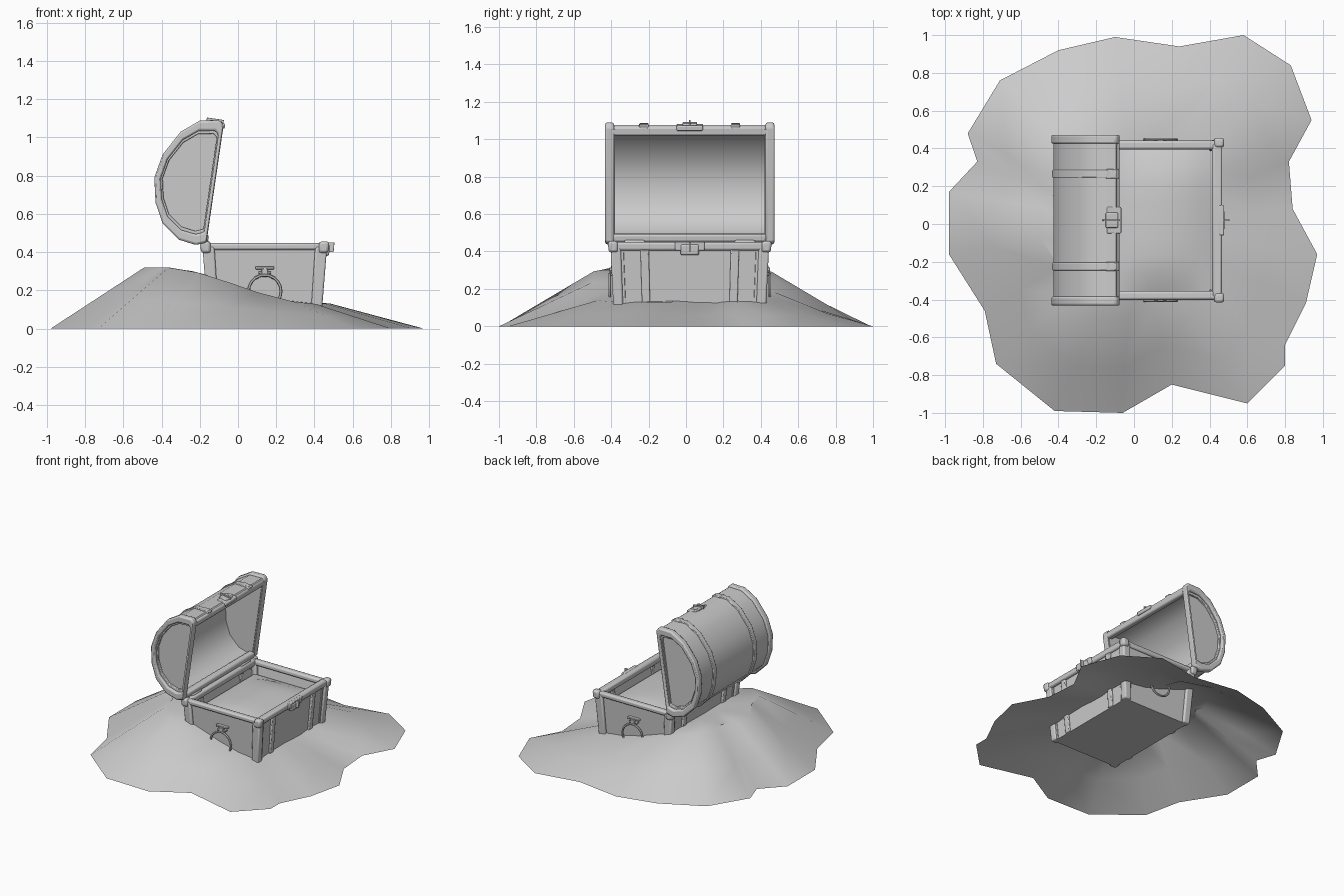
import bpy, bmesh, math
from mathutils import Vector, Matrix

if "Cube" in bpy.data.objects:
    bpy.data.objects.remove(bpy.data.objects["Cube"])

CY = 0.02                      # chest centre along y
CX, TOP = 0.14, 0.45           # body centre and height

grey = bpy.data.materials.new("plain grey")
grey.use_nodes = True
grey.diffuse_color = (0.6, 0.6, 0.6, 1)
grey.node_tree.nodes["Principled BSDF"].inputs["Base Color"].default_value = (0.6, 0.6, 0.6, 1)


def finish(name, bm, bevel=0, angle=35, normals=True):
    if normals:
        bmesh.ops.recalc_face_normals(bm, faces=bm.faces)
    mesh = bpy.data.meshes.new(name)
    bm.to_mesh(mesh)
    bm.free()
    ob = bpy.data.objects.new(name, mesh)
    bpy.context.collection.objects.link(ob)
    mesh.materials.append(grey)
    if bevel:
        mod = ob.modifiers.new("soft edge", "BEVEL")
        mod.width, mod.segments = bevel, 2
    bpy.ops.object.select_all(action="DESELECT")
    ob.select_set(True)
    bpy.context.view_layer.objects.active = ob
    bpy.ops.object.shade_smooth_by_angle(angle=math.radians(angle))
    return ob


def taper(bm):
    """Narrow the body towards its foot and move it into place."""
    for v in bm.verts:
        f = v.co.z / TOP
        v.co.x = CX + v.co.x * (0.89 + 0.11 * f)
        v.co.y = CY + v.co.y * (0.95 + 0.05 * f)


def box(name, x, y, z, bevel=0.006, body=True, turn=0):
    """Box from (min, max) pairs; turn rotates it about y."""
    bm = bmesh.new()
    bmesh.ops.create_cube(bm, size=1)
    mid = Vector([(a + b) / 2 for a, b in (x, y, z)])
    size = [abs(b - a) for a, b in (x, y, z)]
    bmesh.ops.scale(bm, vec=size, verts=bm.verts)
    bmesh.ops.rotate(bm, matrix=Matrix.Rotation(turn, 3, "Y"), verts=bm.verts)
    bmesh.ops.translate(bm, vec=mid, verts=bm.verts)
    if body:
        taper(bm)
    return finish(name, bm, bevel)


def torus_handle(name, centre, major, minor):
    """Ring standing in the xz plane."""
    bm = bmesh.new()
    n, m = 20, 6
    grid = []
    for i in range(n):
        a = math.tau * i / n
        row = []
        for j in range(m):
            b = math.tau * j / m
            r = major + minor * math.cos(b)
            row.append(bm.verts.new(Vector(centre) + Vector((r * math.cos(a), minor * math.sin(b), r * math.sin(a)))))
        grid.append(row)
    for i in range(n):
        for j in range(m):
            p, q, k = grid[i], grid[(i + 1) % n], (j + 1) % m
            bm.faces.new((p[j], q[j], q[k], p[k]))
    finish(name, bm)


def shell(name, outer, inner, y0, y1, closed, bevel=0):
    """Band between two xz profiles, extruded along y."""
    bm = bmesh.new()
    loops = [[bm.verts.new((x, y, z)) for x, z in pts] for pts, y in
             ((outer, y0), (outer, y1), (inner, y1), (inner, y0))]
    n = len(outer)
    for i in range(n if closed else n - 1):
        j = (i + 1) % n
        for a in range(4):
            p, q = loops[a], loops[(a + 1) % 4]
            bm.faces.new((p[i], p[j], q[j], q[i]))
    if not closed:
        for i in (0, n - 1):
            bm.faces.new([loop[i] for loop in loops])
    return finish(name, bm, bevel)


# Sand mound: open shell, flat rim, high behind the chest
RIM = [(.97, -.16), (.91, -.42), (.8, -.64), (.8, -.75), (.6, -.95), (.2, -.85), (-.06, -1), (-.42, -.99),
       (-.73, -.74), (-.79, -.46), (-.98, -.16), (-.98, .17), (-.83, .33), (-.88, .48), (-.71, .76),
       (-.4, .92), (-.1, .99), (.24, .94), (.58, 1), (.83, .84), (.94, .55), (.82, .33), (.84, .08)]


def plateau(x):
    s = min(1, max(0, (x + 0.4) / 0.8))
    return 0.13 + 0.19 * (1 - s * s * (3 - 2 * s))


bm = bmesh.new()
rings = []
for t in (1, 0.76, 0.5, 0.25):
    rings.append([bm.verts.new((x * t, y * t, plateau(x * min(t, 0.5)) * min(1, (1 - t) * 2))) for x, y in RIM])
for a, b in zip(rings, rings[1:]):
    for i in range(len(RIM)):
        j = (i + 1) % len(RIM)
        bm.faces.new((a[j], a[i], b[i], b[j]))
peak = bm.verts.new((0, 0, plateau(0)))
for i in range(len(RIM)):
    bm.faces.new((rings[-1][(i + 1) % len(RIM)], rings[-1][i], peak))
finish("sand_mound", bm, angle=40)

# Chest body: box hollowed from the top
HX, HY = 0.31, 0.405
bm = bmesh.new()
bmesh.ops.create_cube(bm, size=1)
bmesh.ops.scale(bm, vec=(2 * HX, 2 * HY, 0.43), verts=bm.verts)
bmesh.ops.translate(bm, vec=(0, 0, 0.215), verts=bm.verts)
lid_face = [f for f in bm.faces if f.normal.z > 0.9]
bmesh.ops.inset_region(bm, faces=lid_face, thickness=0.025)
bmesh.ops.translate(bm, vec=(0, 0, -0.12), verts=lid_face[0].verts)
taper(bm)
finish("chest_body", bm)

# Sand filling, gently domed
bm = bmesh.new()
bmesh.ops.create_grid(bm, x_segments=8, y_segments=8, size=1)
for v in bm.verts:
    u, w = v.co.x, v.co.y
    v.co = (u * 0.285, w * 0.38, 0.345 + 0.055 * (1 - u * u) * (1 - w ** 4))
taper(bm)
finish("chest_filling", bm, normals=False)

# Corner posts, corner caps, face bands and top rim
for sx in (-1, 1):
    for sy in (-1, 1):
        box("corner_post_x", (sx * 0.265, sx * 0.328), (sy * 0.37, sy * 0.425), (0, 0.43), 0.01)
        box("corner_cap", (sx * 0.285, sx * 0.338), (sy * 0.385, sy * 0.437), (0.395, 0.456), 0.014)
        box("face_band", (sx * 0.295, sx * 0.325), (sy * 0.22, sy * 0.265), (0, 0.41))
        box("panel_trim", (sx * 0.3, sx * 0.316), (sy * 0.355, sy * 0.375), (0, 0.41), 0.003)
    box("end_rim_long", (sx * 0.275, sx * 0.328), (-0.41, 0.41), (0.405, 0.45), 0.012)
    box("end_rim_short", (-0.31, 0.31), (sx * 0.375, sx * 0.422), (0.41, 0.447), 0.012)

# Ring handles on both ends
for sy in (-1, 1):
    y = CY + sy * 0.427
    torus_handle("ring_handle", (CX, y, 0.195), 0.085, 0.008)
    box("handle_plate", (-0.05, 0.05), (sy * 0.4, sy * 0.428), (0.31, 0.325), 0.004)
    box("handle_stem", (-0.018, 0.018), (sy * 0.4, sy * 0.437), (0.27, 0.315), 0.004)
    box("handle_foot", (-0.035, 0.035), (sy * 0.4, sy * 0.432), (0.285, 0.298), 0.003)

# Lock on the body
box("lock_plate", (0.31, 0.338), (-0.08, 0.08), (0.405, 0.452), 0.006)
box("lock_case", (0.31, 0.342), (-0.05, 0.05), (0.38, 0.44), 0.01)
box("lock_pin", (0.32, 0.365), (-0.005, 0.005), (0.4, 0.45), 0.002)

# Lid: D-shaped profile tipped back on its hinge
LID = [(-.075, 1.065), (-.095, 1.09), (-.2, 1.088), (-.3, 1.03), (-.395, .91), (-.438, .79), (-.432, .66),
       (-.395, .55), (-.31, .465), (-.22, .437), (-.165, .45)]
TILT = math.atan2(0.09, 0.615)


def scaled(k, about=(-0.118, 0.76)):
    return [(about[0] + (x - about[0]) * k, about[1] + (z - about[1]) * k) for x, z in LID]


END = (-0.24, 0.77)
shell("lid_barrel", scaled(0.96), scaled(0.88), CY - 0.41, CY + 0.41, False)
for s in (-1, 1):
    shell("lid_band", scaled(0.985), scaled(0.94), CY + s * 0.245 - 0.02, CY + s * 0.245 + 0.02, False, 0.004)
    shell("lid_end_frame", scaled(1, END), scaled(0.83, END), CY + s * 0.405, CY + s * 0.452, True, 0.01)
    shell("lid_end_step", scaled(0.86, END), scaled(0.78, END), CY + s * 0.405, CY + s * 0.432, True, 0.004)
    bm = bmesh.new()
    loop = [bm.verts.new((x, CY + s * 0.4, z)) for x, z in scaled(0.9, END)]
    cap = bmesh.ops.extrude_face_region(bm, geom=[bm.faces.new(loop)])
    bmesh.ops.translate(bm, vec=(0, s * 0.015, 0), verts=[v for v in cap["geom"] if isinstance(v, bmesh.types.BMVert)])
    finish("lid_end_panel", bm)
    # Small raised clasp ends and hinges
    box("band_clasp", (-0.15, -0.08), (CY + s * 0.22, CY + s * 0.27), (1.045, 1.082), 0.005, False, TILT)
    box("hinge", (-0.19, -0.15), (CY + s * 0.24, CY + s * 0.35), (0.437, 0.462), 0.008, False, TILT)

# Lips along the opening
box("lid_front_lip", (-0.125, -0.078), (CY - 0.41, CY + 0.41), (1.02, 1.07), 0.012, False, TILT)
box("lid_back_lip", (-0.205, -0.155), (CY - 0.41, CY + 0.41), (0.452, 0.495), 0.012, False, TILT)

# Hasp on the lid
box("hasp_plate", (-0.145, -0.068), (CY - 0.07, CY + 0.07), (1.05, 1.078), 0.006, False, TILT)
box("hasp_case", (-0.15, -0.085), (CY - 0.04, CY + 0.04), (1.06, 1.088), 0.006, False, TILT)
box("hasp_pin", (-0.165, -0.075), (CY - 0.005, CY + 0.005), (1.075, 1.098), 0.002, False, TILT)
